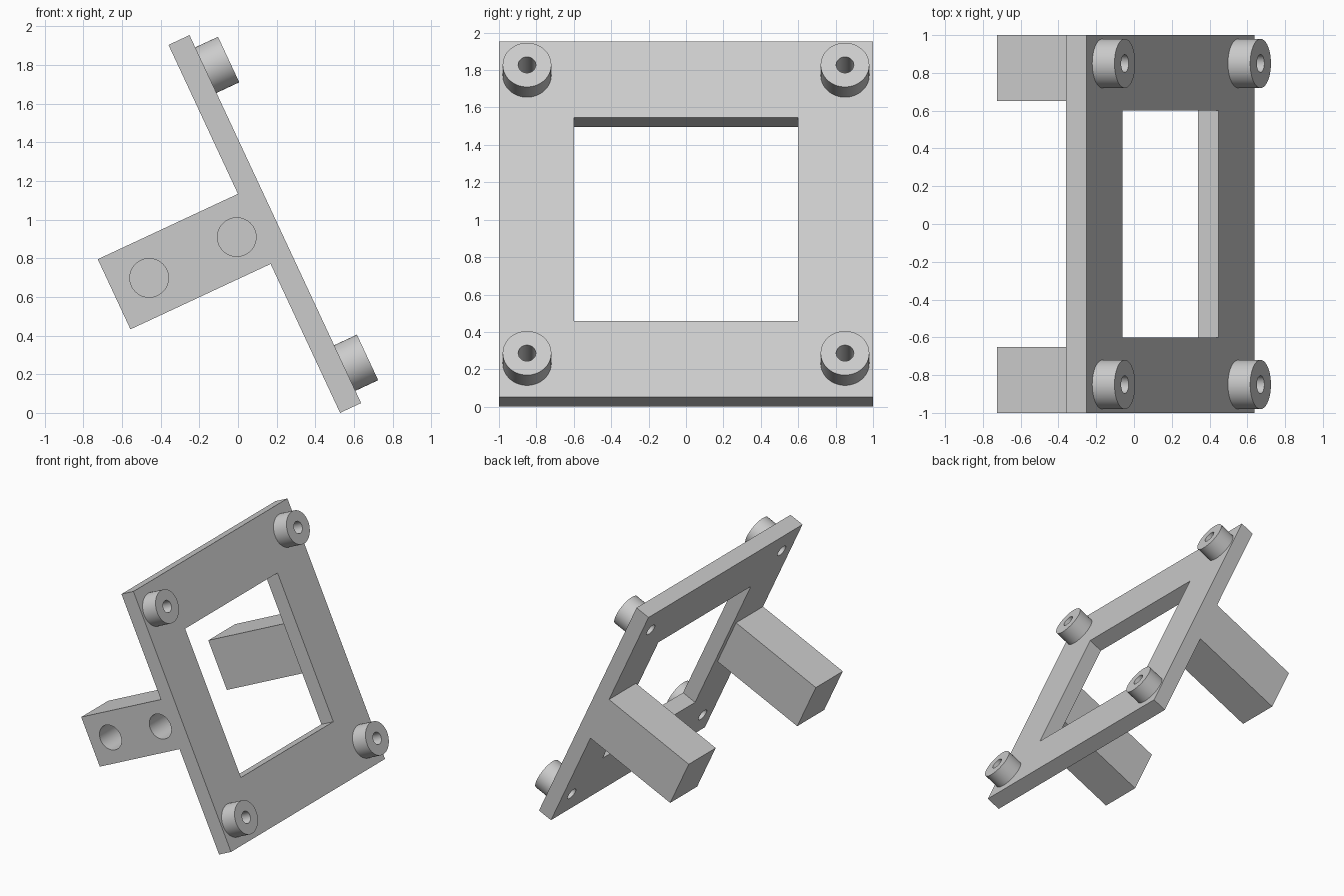
import bpy
import math
from mathutils import Matrix

default = bpy.data.objects.get("Cube")
if default:
    bpy.data.objects.remove(default, do_unlink=True)

TILT = Matrix.Translation((0.528, 0, 0)) @ Matrix.Rotation(math.radians(-25), 4, "Y")
MID = 1.05          # middle of the plate along its height
THICK = 0.12        # plate thickness

grey = bpy.data.materials.new("grey plastic")
grey.use_nodes = True
colour = (0.6, 0.6, 0.6, 1)
grey.diffuse_color = colour
grey.node_tree.nodes["Principled BSDF"].inputs["Base Color"].default_value = colour


def finish(name):
    obj = bpy.context.object
    obj.name = name
    bpy.ops.object.transform_apply(location=True, rotation=True, scale=True)
    obj.data.materials.append(grey)
    return obj


def box(name, low, high):
    centre = [(a + b) / 2 for a, b in zip(low, high)]
    bpy.ops.mesh.primitive_cube_add(size=1, location=centre)
    bpy.context.object.scale = [b - a for a, b in zip(low, high)]
    return finish(name)


def rod(name, radius, length, centre, axis):
    turn = (0, math.pi / 2, 0) if axis == "X" else (math.pi / 2, 0, 0)
    bpy.ops.mesh.primitive_cylinder_add(vertices=64, radius=radius, depth=length,
                                        location=centre, rotation=turn)
    return finish(name)


def combine(target, part, operation):
    # Apply a boolean and drop the helper part
    mod = target.modifiers.new(operation.lower(), "BOOLEAN")
    mod.operation = operation
    mod.solver = "EXACT"
    mod.object = part
    bpy.context.view_layer.objects.active = target
    bpy.ops.object.modifier_apply(modifier=mod.name)
    bpy.data.objects.remove(part, do_unlink=True)


# Square plate with its window, built upright
bracket = box("mounting_bracket", (0, -1, 0), (THICK, 1, 2 * MID))
window = box("window_cutter", (-0.1, -0.6, MID - 0.6), (0.3, 0.6, MID + 0.6))
combine(bracket, window, "DIFFERENCE")

# Two arms behind the plate
for side in (-1, 1):
    ys = sorted((side * 0.65, side))
    arm = box("arm", (-0.8, ys[0], MID - 0.2), (THICK / 2, ys[1], MID + 0.2))
    combine(bracket, arm, "UNION")

# Four corner standoffs with through holes
for y in (-0.85, 0.85):
    for z in (MID - 0.85, MID + 0.85):
        standoff = rod("standoff", 0.13, 0.19, (0.155, y, z), "X")
        combine(bracket, standoff, "UNION")
        hole = rod("screw_hole_cutter", 0.047, 0.6, (0.12, y, z), "X")
        combine(bracket, hole, "DIFFERENCE")

# Two blind holes in the outer face of the front arm
for x in (-0.6, -0.1):
    socket = rod("socket_cutter", 0.1, 0.5, (x, -1, MID), "Y")
    combine(bracket, socket, "DIFFERENCE")

# Lean the bracket back onto its lower edge
bracket.data.transform(TILT)
bpy.ops.object.select_all(action="DESELECT")
bracket.select_set(True)
bpy.context.view_layer.objects.active = bracket
bpy.ops.object.shade_smooth_by_angle(angle=math.radians(30))
